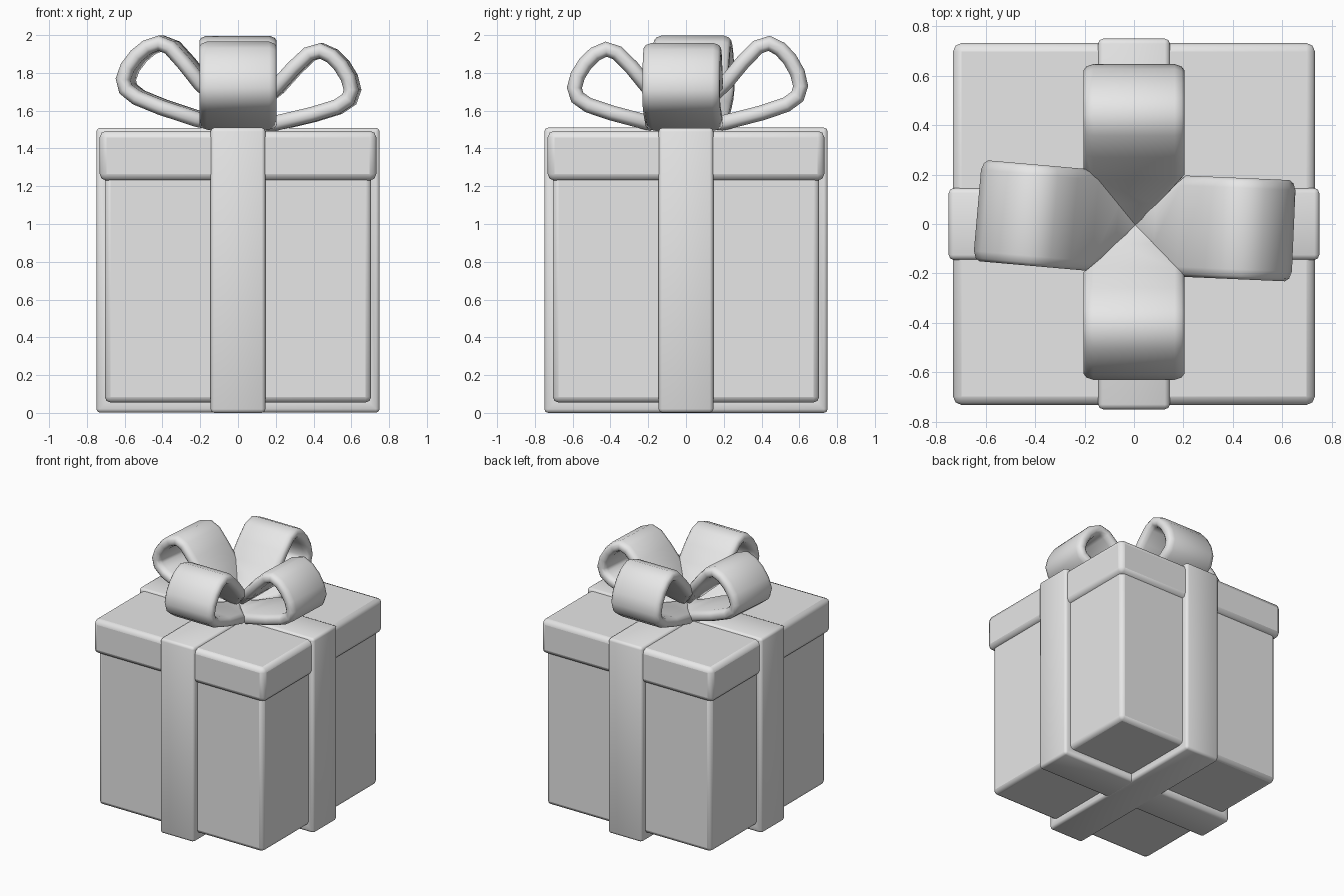
import bpy
import bmesh
import math
from mathutils import Matrix, Vector

old = bpy.data.objects.get("Cube")
if old:
    bpy.data.objects.remove(old, do_unlink=True)

grey = bpy.data.materials.new("light grey")
grey.use_nodes = True
grey.diffuse_color = (0.8, 0.8, 0.8, 1)
grey.node_tree.nodes["Principled BSDF"].inputs["Base Color"].default_value = (0.8, 0.8, 0.8, 1)


def finish(name, bm):
    bmesh.ops.recalc_face_normals(bm, faces=bm.faces)
    mesh = bpy.data.meshes.new(name)
    bm.to_mesh(mesh)
    bm.free()
    mesh.materials.append(grey)
    obj = bpy.data.objects.new(name, mesh)
    bpy.context.collection.objects.link(obj)
    return obj


def smooth(obj, angle):
    bpy.ops.object.select_all(action='DESELECT')
    obj.select_set(True)
    bpy.context.view_layer.objects.active = obj
    bpy.ops.object.shade_smooth_by_angle(angle=math.radians(angle))


def bevel(obj, width):
    mod = obj.modifiers.new("soft edges", 'BEVEL')
    mod.width = width
    mod.segments = 2
    mod.limit_method = 'ANGLE'
    smooth(obj, 30)


def block(size, bottom):
    bm = bmesh.new()
    bmesh.ops.create_cube(bm, size=1)
    bmesh.ops.scale(bm, vec=size, verts=bm.verts)
    bmesh.ops.translate(bm, vec=(0, 0, bottom + size[2] / 2), verts=bm.verts)
    return bm


# Box and overhanging lid
bevel(finish("box_body", block((1.41, 1.41, 1.27), 0.055)), 0.03)
bevel(finish("box_lid", block((1.465, 1.465, 0.263), 1.23)), 0.035)


# Ribbon bands: open rings wrapped round the box
def band(name, turn, height):
    bm = block((1.5, 0.29, height), 0.755 - height / 2)
    ends = [f for f in bm.faces if abs(f.normal.y) > 0.9]
    bmesh.ops.delete(bm, geom=ends, context='FACES_ONLY')
    bmesh.ops.rotate(bm, matrix=Matrix.Rotation(turn, 3, 'Z'), verts=bm.verts)
    obj = finish(name, bm)
    mod = obj.modifiers.new("thickness", 'SOLIDIFY')
    mod.thickness = 0.08
    mod.offset = -1
    mod.use_even_offset = True
    bevel(obj, 0.02)


band("ribbon_side_to_side", 0, 1.508)
band("ribbon_front_to_back", math.pi / 2, 1.51)

# Bow loop centre line: (distance from the middle, height)
BASE = 1.49
PATH = [(0.02, 1.515), (0.11, 1.52), (0.21, 1.535), (0.40, 1.58), (0.53, 1.62),
        (0.59, 1.66), (0.607, 1.71), (0.59, 1.775), (0.55, 1.84), (0.50, 1.89),
        (0.44, 1.918), (0.38, 1.90), (0.30, 1.825), (0.21, 1.725),
        (0.11, 1.64), (0.02, 1.57)]
THICK = 0.04


def loop(name, turn, pitch, reach, rise):
    bm = bmesh.new()
    pts = [Vector(((r if r < 0.22 else r * reach), 0, (z - BASE) * rise)) for r, z in PATH]
    rings = []
    for i, p in enumerate(pts):
        t = (pts[min(i + 1, len(pts) - 1)] - pts[max(i - 1, 0)]).normalized()
        n = Vector((t.z, 0, -t.x))
        # Mitre the strip toward the middle and round its edges
        w = min(0.205, p.x + 0.005)
        c = min(0.04, w * 0.4)
        section = [(w, 0.35), (w - c * 0.3, 0.75), (w - c, 1)]
        half = section + [(-a, b) for a, b in reversed(section)]
        full = half + [(-a, -b) for a, b in half]
        rings.append([bm.verts.new(p + n * (b * THICK) + Vector((0, a, 0))) for a, b in full])
    count = len(rings[0])
    for a, b in zip(rings, rings[1:]):
        for k in range(count):
            j = (k + 1) % count
            bm.faces.new((a[k], a[j], b[j], b[k]))
    bm.faces.new(rings[0])
    bm.faces.new(rings[-1])
    place = (Matrix.Translation((0, 0, BASE)) @ Matrix.Rotation(math.radians(turn), 4, 'Z')
             @ Matrix.Rotation(math.radians(-pitch), 4, 'Y'))
    bmesh.ops.transform(bm, matrix=place, verts=bm.verts)
    smooth(finish(name, bm), 50)


loop("bow_loop_left", -2.5, 0, 1.0, 1.0)
loop("bow_loop_back", 90, 0, 1.0, 1.09)
loop("bow_loop_right", 175, 5.3, 1.02, 1.0)
loop("bow_loop_front", 270, 1, 0.98, 1.0)
